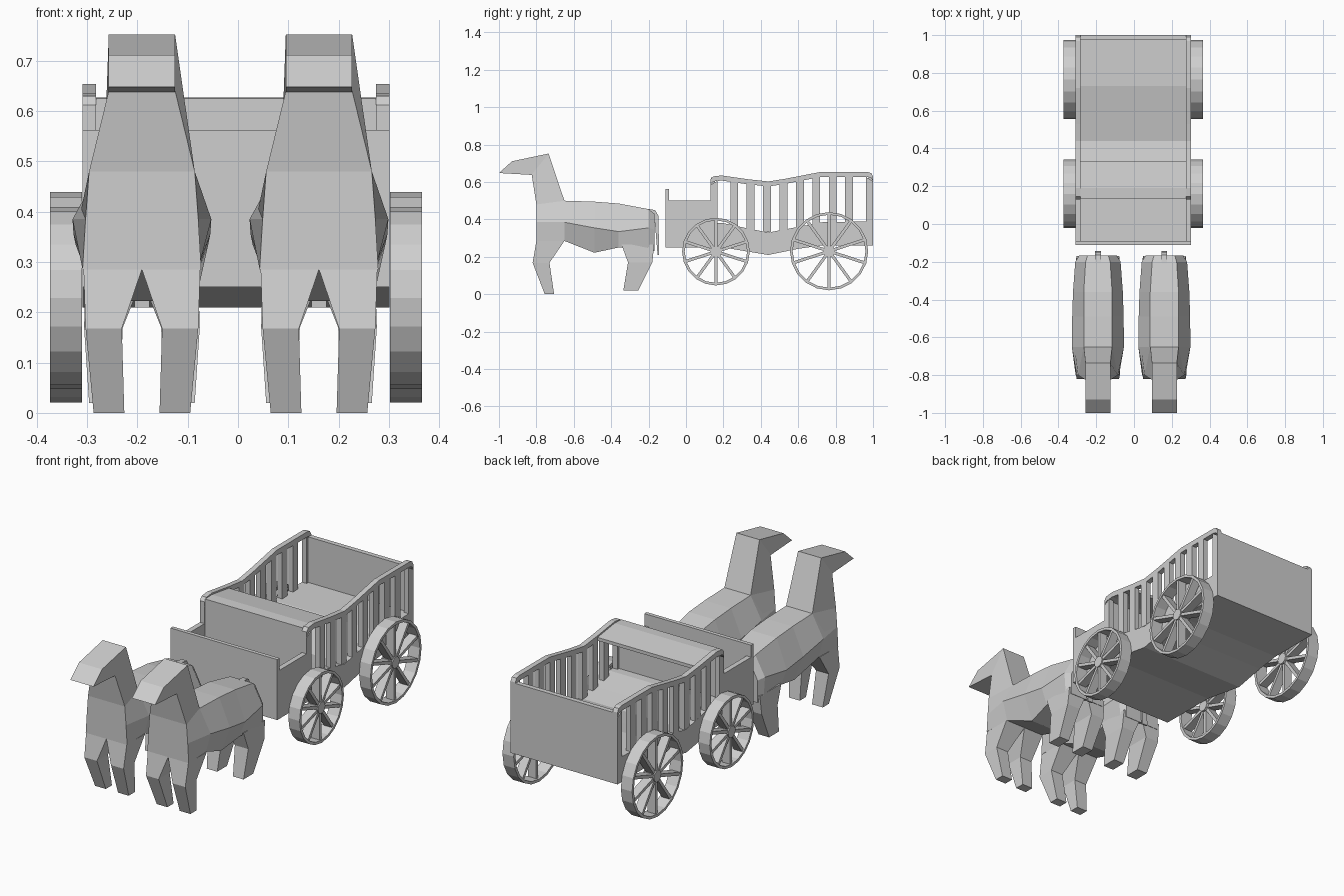
import bpy, bmesh, math

if "Cube" in bpy.data.objects:
    bpy.data.objects.remove(bpy.data.objects["Cube"])

grey = bpy.data.materials.new("plain grey")
grey.diffuse_color = (0.62, 0.62, 0.62, 1)
grey.use_nodes = True
grey.node_tree.nodes["Principled BSDF"].inputs["Base Color"].default_value = grey.diffuse_color


def finish(name, bm):
    bmesh.ops.recalc_face_normals(bm, faces=bm.faces)
    me = bpy.data.meshes.new(name)
    bm.to_mesh(me)
    bm.free()
    me.materials.append(grey)
    ob = bpy.data.objects.new(name, me)
    bpy.context.collection.objects.link(ob)
    return ob


def add_loft(bm, rings, closed=False):
    """Skin rings of points; cap the ends unless the loft closes on itself."""
    vs = [[bm.verts.new(p) for p in r] for r in rings]
    n = len(vs[0])
    for i in range(len(vs) if closed else len(vs) - 1):
        a, b = vs[i], vs[(i + 1) % len(vs)]
        for j in range(n):
            k = (j + 1) % n
            bm.faces.new((a[j], a[k], b[k], b[j]))
    if not closed:
        bm.faces.new(vs[0])
        bm.faces.new(vs[-1])


def loft(name, rings, closed=False):
    bm = bmesh.new()
    add_loft(bm, rings, closed)
    return finish(name, bm)


def prism(name, pts, x0, x1):
    """Side profile (y, z) extruded across x."""
    return loft(name, [[(x, y, z) for y, z in pts] for x in (x0, x1)])


def box(name, x0, x1, y0, y1, z0, z1):
    return prism(name, [(y0, z0), (y1, z0), (y1, z1), (y0, z1)], x0, x1)


def height(line, y):
    for (ya, za), (yb, zb) in zip(line, line[1:]):
        if ya <= y <= yb:
            return za + (zb - za) * (y - ya) / (yb - ya)
    return line[-1][1]


# ---------------------------------------------------------------- wagon
CX, HW, IN = -0.004, 0.305, 0.278
bottom = [(-0.11, 0.25), (0.2, 0.25), (0.33, 0.228), (0.44, 0.21), (0.6, 0.243), (0.72, 0.26), (1.0, 0.26)]
floor = [(-0.11, 0.38), (0.2, 0.38), (0.33, 0.352), (0.44, 0.33), (0.6, 0.36), (0.73, 0.385), (1.0, 0.39)]
top = [(0.13, 0.612), (0.145, 0.63), (0.19, 0.635), (0.33, 0.615), (0.44, 0.603), (0.53, 0.617),
       (0.72, 0.654), (0.97, 0.654), (0.99, 0.648), (1.0, 0.63)]
under = [(y, z - 0.027) for y, z in top]

prism("wagon_bed", bottom + floor[::-1], CX - HW, CX + HW)
box("front_board", CX - HW, CX + HW, -0.11, -0.09, 0.38, 0.562)
box("tail_board", CX - IN, CX + IN, 0.975, 1.0, 0.39, 0.625)
box("bench_front", CX - IN, CX + IN, 0.135, 0.155, 0.38, 0.625)
prism("bench_cover", [(0.135, 0.625), (0.19, 0.627), (0.33, 0.607), (0.33, 0.59), (0.19, 0.608), (0.135, 0.605)],
      CX - IN, CX + IN)

pitch = 0.79 / 9
bars = [(0.13, 0.168)] + [(0.17 + pitch * i - 0.021, 0.17 + pitch * i + 0.021) for i in range(1, 9)] + [(0.962, 1.0)]
for side, label in ((-1, "left"), (1, "right")):
    xa, xb = CX + side * IN, CX + side * HW
    box(label + "_seat_side", xa, xb, -0.09, 0.13, 0.38, 0.50)
    prism(label + "_top_rail", top + under[::-1], xa, xb)
    bm = bmesh.new()
    for y0, y1 in bars:
        pts = [(y0, height(floor, y0)), (y1, height(floor, y1)), (y1, height(under, y1)), (y0, height(under, y0))]
        add_loft(bm, [[(x, y, z) for y, z in pts] for x in (xa, xb)])
    finish(label + "_side_bars", bm)


# ---------------------------------------------------------------- wheels
def wheel(name, side, cy, cz, r):
    xi, xo = CX + side * 0.306, CX + side * 0.370
    sides, spokes = 20, 10

    def at(x, rad, a, t=0.0):
        return (x, cy + rad * math.cos(a) - t * math.sin(a), cz + rad * math.sin(a) + t * math.cos(a))

    bm = bmesh.new()
    # rim
    rim = []
    for i in range(sides):
        a = 2 * math.pi * i / sides
        rim.append([at(xi, r, a), at(xo, r, a), at(xo, r - 0.014, a), at(xi, r - 0.014, a)])
    add_loft(bm, rim, closed=True)
    # hub
    add_loft(bm, [[at(x, 0.03, 2 * math.pi * i / spokes) for i in range(spokes)] for x in (xi, xo)])
    # spokes
    sa, sb = xi + side * 0.012, xo - side * 0.006
    for i in range(spokes):
        a = 2 * math.pi * (i + 0.5) / spokes
        add_loft(bm, [[at(sa, q, a, -0.008), at(sb, q, a, -0.008), at(sb, q, a, 0.008), at(sa, q, a, 0.008)]
                      for q in (0.02, r - 0.012)])
    finish(name, bm)


for side, label in ((-1, "left"), (1, "right")):
    wheel(label + "_front_wheel", side, 0.16, 0.228, 0.181)
    wheel(label + "_rear_wheel", side, 0.765, 0.23, 0.209)


# ---------------------------------------------------------------- horses
def horse(label, cx):
    # torso: (y, top z, top w, mid z, mid w, bottom z, bottom w)
    torso = [(-0.80, 0.48, 0.105, 0.385, 0.112, 0.285, 0.118),
             (-0.65, 0.50, 0.075, 0.385, 0.138, 0.285, 0.112),
             (-0.49, 0.495, 0.075, 0.355, 0.136, 0.222, 0.085),
             (-0.36, 0.485, 0.075, 0.335, 0.132, 0.250, 0.100),
             (-0.20, 0.455, 0.065, 0.355, 0.120, 0.245, 0.112),
             (-0.168, 0.43, 0.055, 0.345, 0.100, 0.230, 0.100)]
    loft(label + "_torso", [[(cx - a, y, zt), (cx + a, y, zt), (cx + b, y, zm),
                             (cx + c, y, zb), (cx - c, y, zb), (cx - b, y, zm)]
                            for y, zt, a, zm, b, zb, c in torso])
    # neck: (front y, z, w), (back y, z, w)
    neck = [((-0.80, 0.385, 0.112), (-0.65, 0.385, 0.125)),
            ((-0.80, 0.48, 0.105), (-0.65, 0.50, 0.075)),
            ((-0.825, 0.64, 0.066), (-0.735, 0.752, 0.066))]
    loft(label + "_neck", [[(cx - f[2], f[0], f[1]), (cx + f[2], f[0], f[1]),
                            (cx + b[2], b[0], b[1]), (cx - b[2], b[0], b[1])] for f, b in neck])
    # head
    prism(label + "_head", [(-1.0, 0.648), (-0.93, 0.711), (-0.735, 0.752), (-0.825, 0.638)],
          cx - 0.066, cx + 0.066)
    # legs: (z, y0, y1, inner x, outer x)
    legs = {"front_leg": [(0.0, -0.755, -0.705, 0.035, 0.096), (0.168, -0.82, -0.73, 0.04, 0.112),
                          (0.285, -0.80, -0.65, 0.0, 0.116)],
            "hind_leg": [(0.02, -0.335, -0.255, 0.045, 0.105), (0.17, -0.31, -0.18, 0.038, 0.115),
                         (0.265, -0.345, -0.17, 0.0, 0.112)]}
    for part, rows in legs.items():
        for s, sl in ((-1, "left"), (1, "right")):
            loft(f"{label}_{sl}_{part}", [[(cx + s * x0, y0, z), (cx + s * x1, y0, z),
                                           (cx + s * x1, y1, z), (cx + s * x0, y1, z)]
                                          for z, y0, y1, x0, x1 in rows])
    # tail
    prism(label + "_tail", [(-0.21, 0.457), (-0.165, 0.45), (-0.148, 0.42), (-0.143, 0.21),
                            (-0.152, 0.21), (-0.166, 0.38), (-0.185, 0.43)], cx - 0.015, cx + 0.015)


horse("left_horse", -0.191)
horse("right_horse", 0.161)
